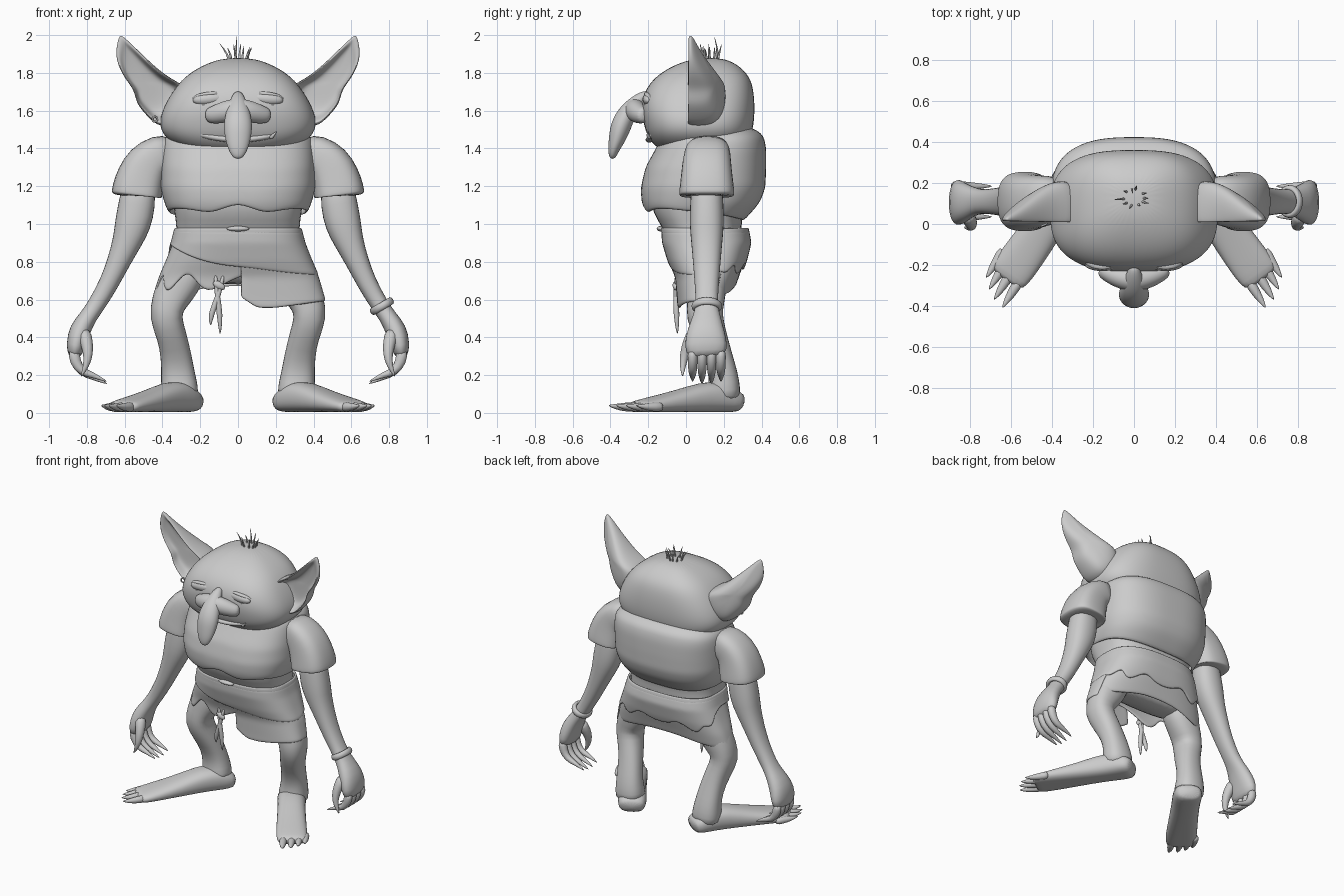
import bpy, bmesh, math, random
from mathutils import Vector
from math import sin, cos, pi

if "Cube" in bpy.data.objects:
    bpy.data.objects.remove(bpy.data.objects["Cube"])
random.seed(4)

clay = bpy.data.materials.new("grey_clay")
clay.use_nodes = True
clay.diffuse_color = (0.6, 0.6, 0.6, 1)
clay.node_tree.nodes["Principled BSDF"].inputs["Base Color"].default_value = (0.6, 0.6, 0.6, 1)
X, Y = Vector((1, 0, 0)), Vector((0, 1, 0))


def finish(ob, mirror=False, sub=1, thick=0):
    ob.data.materials.append(clay)
    if mirror:
        ob.modifiers.new("mirror", 'MIRROR').use_mirror_merge = False
    if thick:
        s = ob.modifiers.new("thickness", 'SOLIDIFY')
        s.thickness = thick
    if sub:
        s = ob.modifiers.new("smooth", 'SUBSURF')
        s.levels = s.render_levels = sub
    for p in ob.data.polygons:
        p.use_smooth = True


def skin(name, rings, wrap=True, caps=True, **kw):
    """Joins rows of points into one surface."""
    bm = bmesh.new()
    rows = [[bm.verts.new(p) for p in r] for r in rings]
    n = len(rows[0])
    for a, b in zip(rows, rows[1:]):
        for i in range(n if wrap else n - 1):
            j = (i + 1) % n
            bm.faces.new((a[i], a[j], b[j], b[i]))
    if caps:
        bm.faces.new(rows[0])
        bm.faces.new(rows[-1])
    bmesh.ops.recalc_face_normals(bm, faces=bm.faces)
    me = bpy.data.meshes.new(name)
    bm.to_mesh(me)
    bm.free()
    ob = bpy.data.objects.new(name, me)
    bpy.context.collection.objects.link(ob)
    finish(ob, **kw)


def spow(v, e):
    return math.copysign(abs(v) ** e, v)


def oval(z, rx, yf, yb, t, n=2.7, off=0):
    """Point on a rounded box section, front at yf and back at yb."""
    return (spow(cos(t), 2 / n) * (rx + off),
            (yf + yb) / 2 + spow(sin(t), 2 / n) * ((yb - yf) / 2 + off), z)


def loft(name, sections, n=2.7, count=32, **kw):
    skin(name, [[oval(*s, 2 * pi * i / count, n) for i in range(count)]
                for s in sections], **kw)


def at(profile, z):
    """Section interpolated at height z; profile runs downward."""
    for a, b in zip(profile, profile[1:]):
        if z >= b[0]:
            k = min(1, (a[0] - z) / (a[0] - b[0]))
            return [p + (q - p) * k for p, q in zip(a, b)][1:]
    return profile[-1][1:]


def cloth(name, profile, top, hem, off=0, start=0, end=2 * pi, count=72, rows=10):
    """Thin draped sheet between a top height and a hem rule."""
    full = end - start > 6.28
    ts = [start + (end - start) * i / (count if full else count - 1) for i in range(count)]
    rings = []
    for r in range(rows + 1):
        zs = [top + (hem(t) - top) * r / rows for t in ts]
        rings.append([oval(z, *at(profile, z), t, 2.7, off) for z, t in zip(zs, ts)])
    skin(name, rings, wrap=full, caps=False, thick=0.015)


def tube(name, pts, ref=Y, count=14, n=2, floor=False, **kw):
    """Limb along points (x, y, z, radius along ref, other radius)."""
    c = [Vector(p[:3]) for p in pts]
    rings = []
    for i, p in enumerate(pts):
        t = (c[min(i + 1, len(c) - 1)] - c[max(i - 1, 0)]).normalized()
        u = (ref - t * ref.dot(t)).normalized()
        w = t.cross(u)
        ring = [c[i] + u * p[3] * spow(cos(a), 2 / n) + w * p[-1] * spow(sin(a), 2 / n)
                for a in (2 * pi * k / count for k in range(count))]
        if floor:
            for v in ring:
                v.z = max(v.z, 0.004)
        rings.append(ring)
    skin(name, rings, **kw)


def ball(name, loc, scale, tilt=0, **kw):
    bpy.ops.mesh.primitive_uv_sphere_add(segments=20, ring_count=12, radius=1)
    ob = bpy.context.object
    ob.name = name
    for v in ob.data.vertices:
        x, y, z = v.co.x * scale[0], v.co.y * scale[1], v.co.z * scale[2]
        v.co = (loc[0] + x * cos(tilt) + z * sin(tilt), loc[1] + y,
                loc[2] - x * sin(tilt) + z * cos(tilt))
    ob.location = (0, 0, 0)
    finish(ob, sub=0, **kw)


def hoop(name, loc, rot, major, minor, scale=(1, 1, 1)):
    bpy.ops.mesh.primitive_torus_add(location=loc, rotation=rot, major_radius=major,
                                     minor_radius=minor, major_segments=28, minor_segments=10)
    bpy.context.object.name = name
    bpy.context.object.scale = scale
    finish(bpy.context.object, sub=0)


# Head
loft("head", [(1.365, .2, -.07, .24), (1.4, .3, -.155, .3), (1.46, .395, -.205, .345),
              (1.53, .42, -.225, .36), (1.61, .4, -.24, .365), (1.7, .35, -.225, .36),
              (1.78, .285, -.165, .34), (1.84, .19, -.07, .28), (1.88, .08, .05, .2)], n=2.8, sub=2)

# Ears: one outline repeated at several depths gives rim, cup and back
outline = [(.24, 1.72), (.36, 1.765), (.475, 1.865), (.555, 1.945), (.615, 2.0), (.63, 2.0), (.648, 1.92),
           (.64, 1.85), (.6, 1.77), (.548, 1.71), (.54, 1.64), (.485, 1.575), (.41, 1.5), (.28, 1.54)]
cx, cz = .5, 1.74
rings = []
for k, d in ((.2, .08), (.6, .08), (.76, .055), (.85, .005), (.95, -.015), (1, .03), (1, .1),
             (.9, .17), (.65, .205), (.25, .215)):
    ring = []
    for x, z in outline:
        px, pz = cx + (x - cx) * k, cz + (z - cz) * k
        taper = 1 - .8 * max(0, (px - .38) / .27)
        ring.append((px, .015 + d * max(.2, taper) * (1 - .5 * max(0, (pz - 1.8) / .2)), pz))
    rings.append(ring)
skin("ears", rings, mirror=True, sub=2)
hoop("earring", (-.44, -.005, 1.555), (pi / 2, 0, .4), .014, .005)

# Nose
tube("nose", [(0, -.2, 1.695, .02, .02), (0, -.25, 1.66, .04, .035), (0, -.31, 1.595, .066, .05),
              (0, -.345, 1.52, .08, .058), (0, -.365, 1.45, .07, .046),
              (0, -.385, 1.39, .052, .03), (0, -.392, 1.343, .022, .015)], ref=X, sub=2)
tube("nose_wings", [(-.17, -.22, 1.575, .03, .035), (-.135, -.235, 1.575, .045, .048),
                    (-.065, -.265, 1.595, .055, .06), (0, -.275, 1.61, .06, .06), (.065, -.265, 1.595, .055, .06),
                    (.135, -.235, 1.575, .045, .048), (.17, -.22, 1.575, .03, .035)], sub=2)

# Eyes and lids
ball("eyes", (.155, -.2, 1.662), (.085, .03, .032), .1, mirror=True)
for name, h in (("upper_lids", .028), ("lower_lids", -.026)):
    tube(name, [(.155 + .09 * s, -.213 + .04 * s * s, 1.662 - .009 * s + h * (1 - s ** 4), .016, .011)
                for s in (-1, -.7, -.3, .3, .7, 1)], count=8, mirror=True)

# Mouth
for name, z, bend in (("upper_lip", 1.505, -.01), ("lower_lip", 1.445, .035)):
    tube(name, [(x, -.195 + .6 * x * x, z + bend * (x / .22) ** 2, .022, .017)
                for x in (-.22, -.15, -.07, 0, .07, .15, .22)], count=8)
tube("tooth", [(.17, -.19, 1.45, .014, .012), (.185, -.205, 1.47, .01, .01), (.205, -.2, 1.49, .002, .002)],
     ref=X, count=8)

# Hair tuft
for i in range(10):
    a = 2 * pi * i / 10 + random.uniform(-.2, .2)
    r, h = random.uniform(.07, .11), random.uniform(1.92, 1.97)
    if i == 3:
        r, h = .03, 2.0
    tube("hair_spike", [(cos(a) * .045, .13 + sin(a) * .035, 1.85, .008),
                        (cos(a) * .055, .13 + sin(a) * .045, 1.9, .007),
                        (cos(a) * r, .13 + sin(a) * r * .6, h, .001)], ref=Vector((.3, 1, 0)), count=6)

# Shirt and belly
shirt = [(1.515, .3, -.04, .34), (1.49, .36, -.1, .4), (1.45, .395, -.135, .415), (1.4, .405, -.16, .425),
         (1.3, .41, -.215, .425), (1.19, .41, -.24, .42), (1.11, .39, -.235, .39), (1.0, .34, -.19, .29)]


def shirt_hem(t):
    if sin(t) > 0:
        return 1.06 - .045 * sin(t)
    x = abs(spow(cos(t), .74)) * .4
    return 1.06 + .045 * max(0, 1 - x / .14) + .04 * max(0, x - .2) / .2 * -sin(t)


cloth("shirt", shirt, 1.515, shirt_hem, rows=14)
loft("belly", [(1.3, .36, -.17, .36), (1.1, .345, -.195, .33), (1.02, .33, -.15, .29),
               (.95, .325, -.11, .3), (.8, .34, -.04, .26), (.72, .32, .01, .22), (.68, .26, .04, .19)])
ball("navel", (0, -.135, .975), (.06, .02, .014))

# Skirt layers
skirt = [(.98, .325, -.12, .32), (.9, .345, -.115, .335), (.8, .385, -.085, .31),
         (.72, .42, -.05, .28), (.6, .455, -.04, .24), (.5, .47, -.035, .21)]


def wrap_hem(t):
    k = min(1, 1.5 * max(0, sin(t)))
    front = .73 + .16 * (.5 - cos(t) / 2) ** 2
    return front * (1 - k) + (.765 + .022 * sin(11 * t) + .01 * sin(5 * t)) * k


def skirt_hem(t):
    if sin(t) > -.2:
        return .66 - .055 * cos(t) ** 2 + .008 * sin(5 * t)
    return .69 + .045 * cos(t * 9 + .6)


cloth("skirt_waistband", skirt, .98, lambda t: .945, off=.012, rows=3)
cloth("skirt_wrap", skirt, .965, wrap_hem, off=.012, count=96)
cloth("skirt", skirt, .93, skirt_hem)
cloth("skirt_flap", skirt, .8, lambda t: .555 + .055 * max(0, cos(t) - .3) + .06 * max(0, 1 - cos(t) / .12),
      off=.008, start=-pi / 2 + .01, end=.3, count=40)

# Hanging cord
for name, x0, x1, z1 in (("cord_long", -.12, -.095, .41), ("cord_short", -.075, -.145, .46)):
    tube(name, [(x0, -.05, .74, .012), (x0 * .6 + x1 * .4, -.055, .62, .014),
                (x1, -.05, .52, .02), (x1, -.045, z1, .003)], count=8)
ball("cord_knot", (-.1, -.055, .675), (.035, .016, .02), .5)

# Sleeves, arms and palms
tube("sleeves", [(.34, .12, 1.37, .11, .1), (.42, .115, 1.37, .122, .108), (.48, .11, 1.325, .13, .12),
                 (.515, .11, 1.25, .138, .13), (.533, .11, 1.18, .147, .135), (.536, .11, 1.157, .147, .135),
                 (.537, .11, 1.15, .144, .132), (.537, .11, 1.149, .11, .11)],
     n=2.8, count=20, mirror=True)
tube("arms", [(.52, .11, 1.25, .085, .09), (.535, .11, 1.1, .09, .1), (.556, .11, 1.0, .094, .1),
              (.585, .11, .91, .085, .08), (.632, .11, .8, .075, .062), (.68, .11, .69, .066, .053),
              (.75, .11, .57, .058, .048), (.793, .11, .51, .075, .046), (.838, .105, .44, .1, .06),
              (.86, .105, .36, .118, .052), (.866, .11, .29, .105, .036)], n=2.3, mirror=True)
hoop("bracelet", (.762, .11, .565), (0, -.53, 0), .06, .015, (.92, 1.08, 1.4))

# Fingers and thumbs
for i in range(4):
    y = .035 + .05 * i
    dz = .012 * abs(i - 1.5)
    tube("fingers", [(.87, y, .34, .03, .034), (.864, y, .27, .027, .032), (.827, y, .215, .024, .024),
                     (.765, y, .182 + dz, .017, .016), (.69, y, .146 + dz, .003, .003)], count=10, mirror=True)
tube("thumbs", [(.82, .05, .44, .042), (.8, .015, .37, .036), (.792, -.008, .31, .027),
                (.802, -.018, .25, .018), (.832, -.018, .19, .003)], count=10, mirror=True)

# Legs
tube("legs", [(.25, .12, .82, .12, .1), (.315, .115, .68, .115, .105), (.365, .105, .59, .097, .1),
              (.388, .095, .51, .088, .1), (.35, .13, .41, .08, .088), (.327, .175, .3, .083, .072),
              (.317, .2, .2, .092, .078), (.31, .2, .13, .102, .09), (.305, .2, .06, .1, .09)],
     ref=X, n=2.4, mirror=True)

# Feet and toes
side = Vector((.82, .57, 0))
tube("feet", [(.243, .285, .05, .075, .045), (.262, .25, .06, .095, .06), (.31, .175, .085, .098, .085),
              (.37, .09, .082, .093, .082), (.46, -.04, .06, .098, .06), (.56, -.18, .042, .105, .042),
              (.605, -.24, .034, .102, .034), (.63, -.275, .028, .09, .026)],
     ref=side, n=2.5, count=18, floor=True, mirror=True)
for x, y in ((.645, -.412), (.685, -.372), (.71, -.322), (.724, -.265)):
    tube("toes", [(x - .09, y + .145, .032, .028, .028), (x - .06, y + .095, .031, .026, .026),
                  (x - .028, y + .045, .032, .019, .017), (x, y, .04, .003, .003)],
         ref=side, count=10, floor=True, mirror=True)
